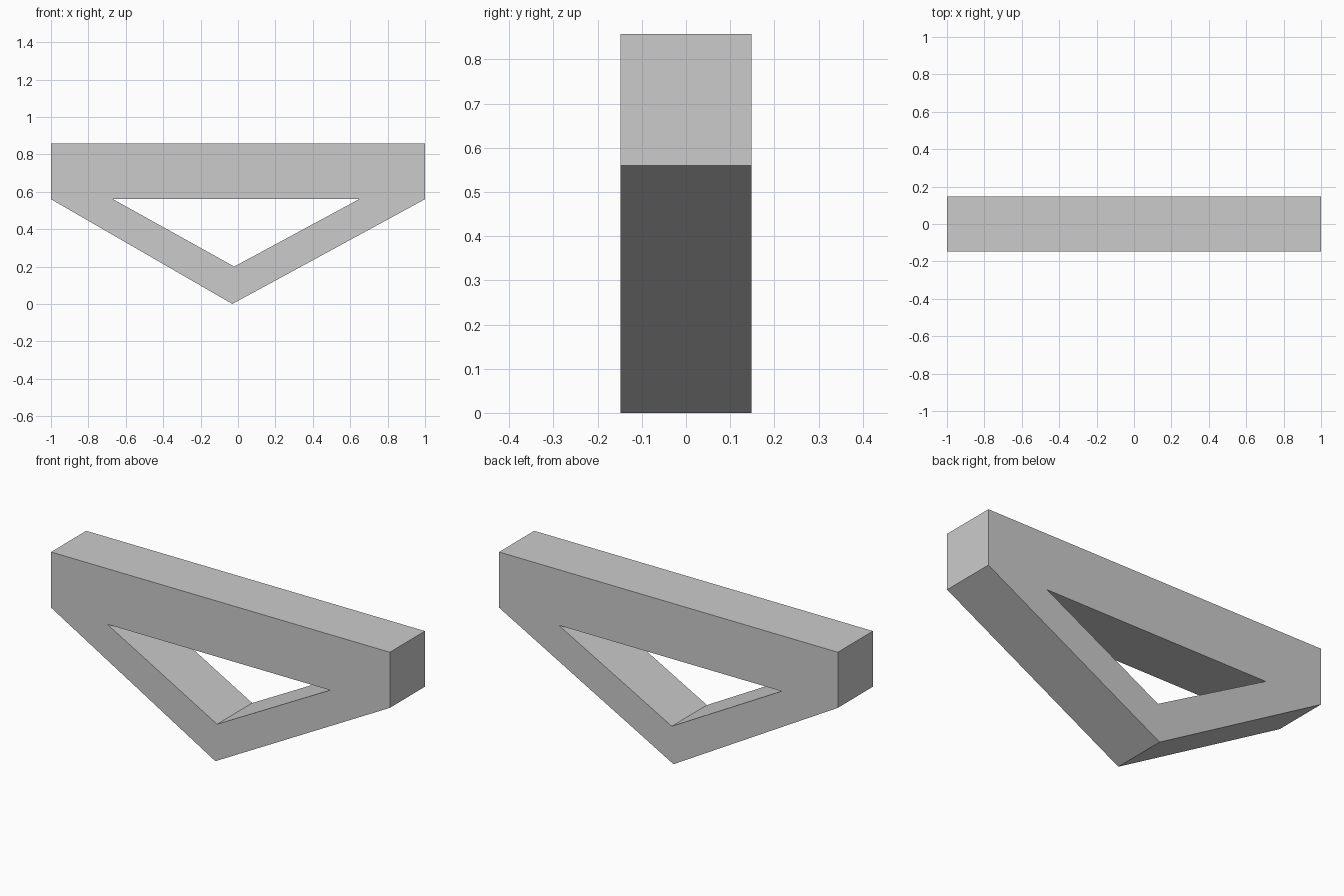
import bpy
import math

cube = bpy.data.objects.get("Cube")
if cube:
    bpy.data.objects.remove(cube, do_unlink=True)

# Plain grey material
grey = bpy.data.materials.new("plain grey")
grey.use_nodes = True
colour = (0.6, 0.6, 0.6, 1)
grey.diffuse_color = colour
grey.node_tree.nodes["Principled BSDF"].inputs["Base Color"].default_value = colour

# Front profile: a straight beam over a V brace, with a triangular opening
outline = [(-1, 0.857), (-1, 0.56), (-0.03, 0), (1, 0.56), (1, 0.857)]
opening = [(-0.668, 0.56), (0.647, 0.56), (-0.02, 0.2)]

profile = bpy.data.curves.new("braced_beam", "CURVE")
profile.dimensions = "2D"
profile.fill_mode = "BOTH"
profile.extrude = 0.148
for loop in (outline, opening):
    spline = profile.splines.new("POLY")
    spline.points.add(len(loop) - 1)
    for point, (x, z) in zip(spline.points, loop):
        point.co = (x, z, 0, 1)
    spline.use_cyclic_u = True
profile.materials.append(grey)

# Stand the profile upright and turn it into a flat-shaded mesh
beam = bpy.data.objects.new("braced_beam", profile)
bpy.context.collection.objects.link(beam)
beam.rotation_euler.x = math.pi / 2
bpy.ops.object.select_all(action="DESELECT")
beam.select_set(True)
bpy.context.view_layer.objects.active = beam
bpy.ops.object.convert(target="MESH")
bpy.ops.object.shade_flat()

# Weld the caps to the sides and make every face point outward
bpy.ops.object.mode_set(mode="EDIT")
bpy.ops.mesh.select_all(action="SELECT")
bpy.ops.mesh.remove_doubles(threshold=0.0001)
bpy.ops.mesh.normals_make_consistent(inside=False)
bpy.ops.object.mode_set(mode="OBJECT")
